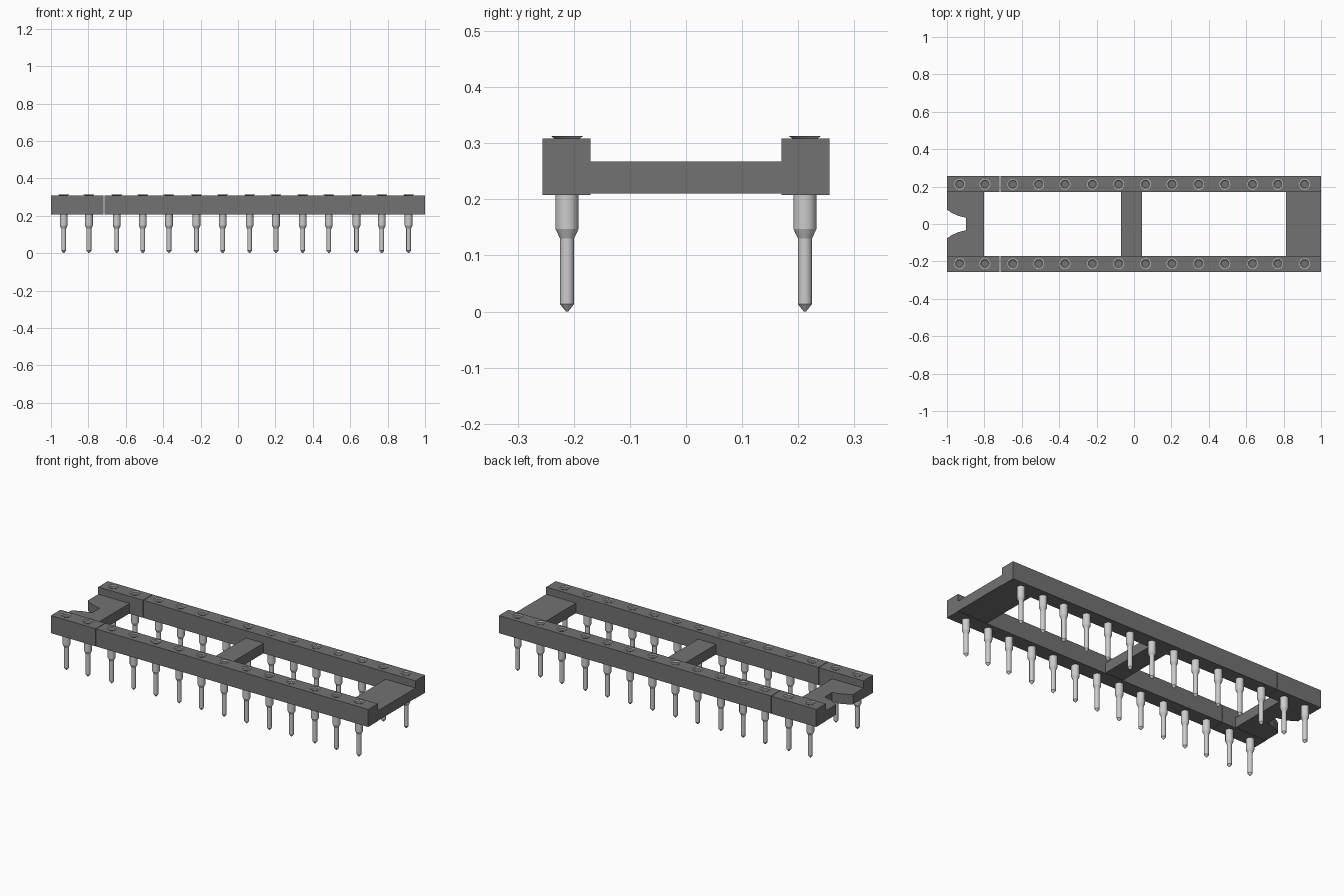
import bpy, bmesh, math

if "Cube" in bpy.data.objects:
    bpy.data.objects.remove(bpy.data.objects["Cube"], do_unlink=True)


def material(name, value):
    m = bpy.data.materials.new(name)
    m.use_nodes = True
    colour = (value, value, value, 1)
    m.diffuse_color = colour
    m.node_tree.nodes["Principled BSDF"].inputs["Base Color"].default_value = colour
    return m


plastic = material("dark grey plastic", 0.17)
metal = material("pale pin metal", 0.60)


def add_object(name, bm, mat):
    bmesh.ops.recalc_face_normals(bm, faces=bm.faces)
    mesh = bpy.data.meshes.new(name)
    bm.to_mesh(mesh)
    bm.free()
    mesh.materials.append(mat)
    ob = bpy.data.objects.new(name, mesh)
    bpy.context.collection.objects.link(ob)
    return ob


def slab(name, outline, z0, z1):
    """Extrude an outline in x and y from z0 to z1."""
    bm = bmesh.new()
    face = bm.faces.new([bm.verts.new((x, y, z0)) for x, y in outline])
    top = bmesh.ops.extrude_face_region(bm, geom=[face])["geom"]
    bmesh.ops.translate(bm, vec=(0, 0, z1 - z0),
                        verts=[v for v in top if isinstance(v, bmesh.types.BMVert)])
    return add_object(name, bm, plastic)


def rect(x0, x1, y0, y1):
    return [(x0, y0), (x1, y0), (x1, y1), (x0, y1)]


# Side rails, each split by a fine seam
RAIL_IN, RAIL_OUT, RAIL_Z0, RAIL_Z1 = 0.17, 0.256, 0.208, 0.308
for side, s in (("front", -1), ("back", 1)):
    y0, y1 = sorted((s * RAIL_IN, s * RAIL_OUT))
    slab(side + "_rail_short", rect(-1, -0.718, y0, y1), RAIL_Z0, RAIL_Z1)
    slab(side + "_rail_long", rect(-0.715, 1, y0, y1), RAIL_Z0, RAIL_Z1)

# Cross bars between the rails
BAR_Z0, BAR_Z1 = 0.21, 0.267
slab("middle_bar", rect(-0.07, 0.043, -RAIL_IN, RAIL_IN), BAR_Z0, BAR_Z1)
slab("end_bar", rect(0.812, 1, -RAIL_IN, RAIL_IN), BAR_Z0, BAR_Z1)

# Notched end bar, with curved sides to the notch
notch = [(-1, 0.077), (-0.976, 0.06), (-0.94, 0.044), (-0.897, 0.033)]
outline = [(-1, -RAIL_IN), (-0.803, -RAIL_IN), (-0.803, RAIL_IN), (-1, RAIL_IN)]
outline += notch + [(x, -y) for x, y in reversed(notch)]
slab("notched_bar", outline, BAR_Z0, BAR_Z1)

# Turned pin: pointed shaft, thick collar, flared rim and funnel socket
profile = [(0.002, 0), (0.0125, 0.013), (0.0125, 0.13), (0.0205, 0.147),
           (0.0205, 0.307), (0.029, 0.313), (0.0235, 0.313),
           (0.011, 0.295), (0.011, 0.25)]
SIDES = 24
bm = bmesh.new()
rings = [[bm.verts.new((r * math.cos(2 * math.pi * i / SIDES),
                        r * math.sin(2 * math.pi * i / SIDES), z))
          for i in range(SIDES)] for r, z in profile]
for a, b in zip(rings, rings[1:]):
    for i in range(SIDES):
        j = (i + 1) % SIDES
        bm.faces.new((a[i], a[j], b[j], b[i]))
bm.faces.new(rings[0][::-1])
bm.faces.new(rings[-1])
pin = add_object("pin_front_1", bm, metal)
bpy.ops.object.select_all(action="DESELECT")
pin.select_set(True)
bpy.context.view_layer.objects.active = pin
bpy.ops.object.shade_smooth_by_angle(angle=math.radians(25))

# Two rows of fourteen pins
pin_x = [-0.932, -0.797, -0.648, -0.509, -0.369, -0.222, -0.082,
         0.062, 0.203, 0.346, 0.486, 0.634, 0.769, 0.912]
for side, y in (("front", -0.212), ("back", 0.212)):
    for n, x in enumerate(pin_x, 1):
        ob = pin
        if (side, n) != ("front", 1):
            ob = bpy.data.objects.new("pin_%s_%d" % (side, n), pin.data)
            bpy.context.collection.objects.link(ob)
        ob.location = (x, y, 0)
